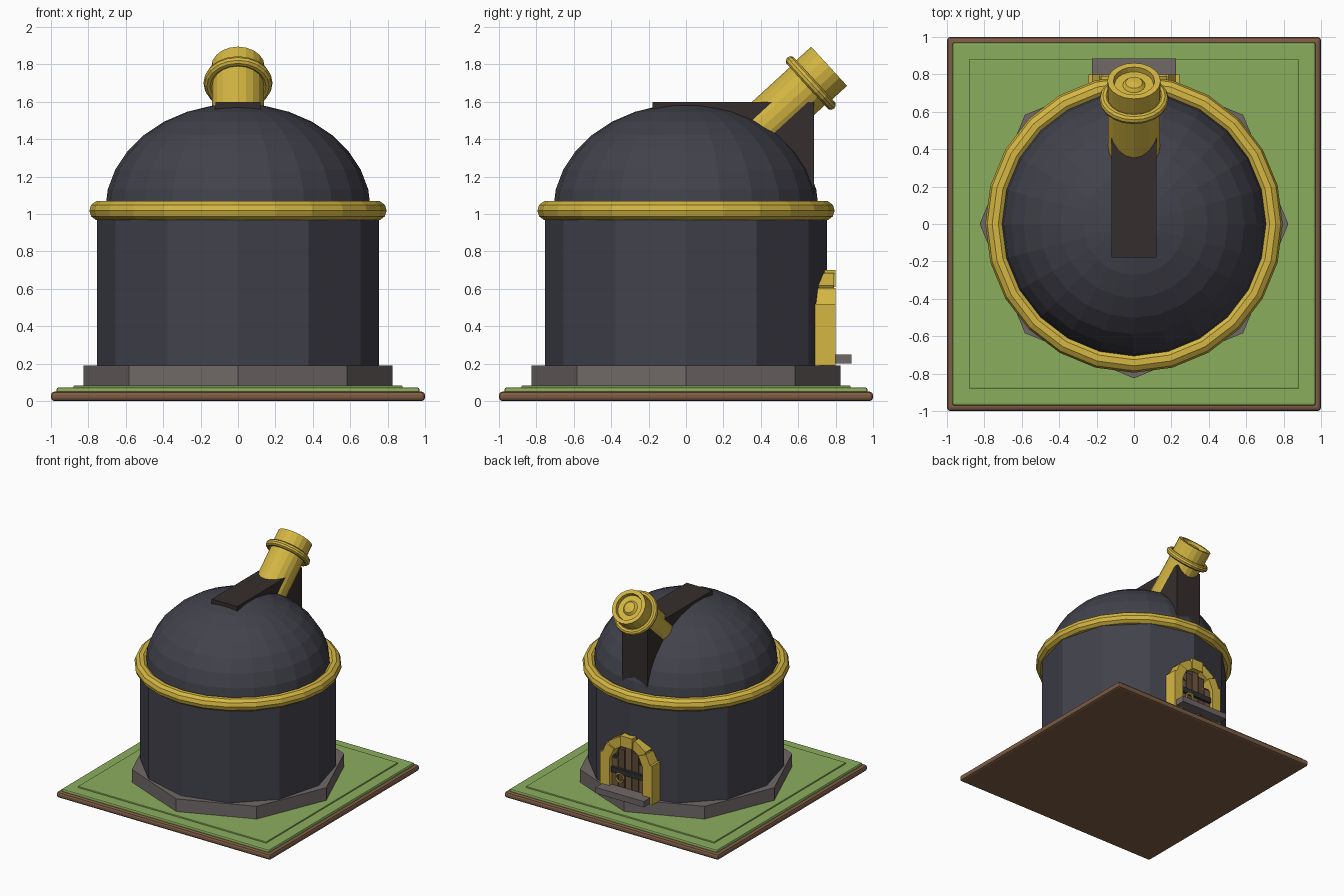
import bpy
import bmesh
from math import sin, cos, pi, radians
from mathutils import Matrix, Vector

cube = bpy.data.objects.get("Cube")
if cube:
    bpy.data.objects.remove(cube)


def material(name, r, g, b):
    m = bpy.data.materials.new(name)
    m.use_nodes = True
    m.diffuse_color = (r, g, b, 1)
    m.node_tree.nodes["Principled BSDF"].inputs["Base Color"].default_value = (r, g, b, 1)
    return m


GOLD = material("gold", .66, .47, .055)
GRASS = material("grass_green", .26, .42, .11)
SLATE = material("slate", .054, .054, .072)
SOIL = material("soil_brown", .21, .11, .06)
STONE = material("stone_grey", .16, .14, .135)
DARK = material("dark_slit", .036, .027, .026)
WOOD = material("door_wood", .17, .10, .05)
WOOD2 = material("door_wood_dark", .11, .065, .035)
IRON = material("iron", .03, .03, .036)


def finish(name, bm, mat, matrix=Matrix()):
    bmesh.ops.recalc_face_normals(bm, faces=bm.faces)
    mesh = bpy.data.meshes.new(name)
    bm.to_mesh(mesh)
    bm.free()
    mesh.materials.append(mat)
    obj = bpy.data.objects.new(name, mesh)
    obj.matrix_world = matrix
    bpy.context.collection.objects.link(obj)
    return obj


def box(name, mat, x, y, z, bevel=0, matrix=Matrix()):
    """Box from (min, max) ranges on each axis."""
    bm = bmesh.new()
    bmesh.ops.create_cube(bm, size=1)
    for v in bm.verts:
        v.co = [r[0] + (c + .5) * (r[1] - r[0]) for r, c in zip((x, y, z), v.co)]
    obj = finish(name, bm, mat, matrix)
    if bevel:
        mod = obj.modifiers.new("bevel", "BEVEL")
        mod.width = bevel
        mod.segments = 2
    return obj


def lathe(name, mat, profile, sides, matrix=Matrix(), closed=False):
    """Spin (radius, height) points around z; open profiles get end caps."""
    bm = bmesh.new()
    rings = [[bm.verts.new((r * cos(2 * pi * i / sides), r * sin(2 * pi * i / sides), z))
              for i in range(sides)] for r, z in profile]
    pairs = list(zip(rings, rings[1:]))
    if closed:
        pairs.append((rings[-1], rings[0]))
    else:
        bm.faces.new(rings[0])
        bm.faces.new(rings[-1])
    for a, b in pairs:
        for i in range(sides):
            j = (i + 1) % sides
            bm.faces.new((a[i], a[j], b[j], b[i]))
    bmesh.ops.remove_doubles(bm, verts=bm.verts, dist=.0001)
    return finish(name, bm, mat, matrix)


def torus(name, mat, major, minor, sides, steps, matrix=Matrix()):
    loop = [(major + minor * cos(2 * pi * k / steps), minor * sin(2 * pi * k / steps))
            for k in range(steps)]
    return lathe(name, mat, loop, sides, matrix, closed=True)


# Ground plot
box("soil_slab", SOIL, (-1, 1), (-1, 1), (0, .05), .018)
box("grass_border", GRASS, (-.97, .97), (-.97, .97), (.04, .072), .01)
box("grass_lawn", GRASS, (-.88, .88), (-.88, .88), (.06, .083), .005)

# Tower
lathe("foundation", STONE, [(.825, .07), (.825, .19)], 8)
lathe("tower_wall", SLATE, [(.755, .18), (.755, 1.02)], 12)
torus("dome_ring", GOLD, .742, .053, 24, 10, Matrix.Translation((0, 0, 1.018)))
arc = [pi / 2 * k / 8 for k in range(8)]
lathe("dome", SLATE, [(.71 * cos(a), 1.02 + .57 * sin(a)) for a in arc] + [(.0001, 1.59)], 24)
box("dome_slit", DARK, (-.12, .12), (-.18, .685), (1.1, 1.6))

# Telescope, built along z from its front end and then tilted
tilt = Matrix.Translation((0, .765, 1.79)) @ Matrix.Rotation(radians(-47.5), 4, "X")
lathe("telescope_tube", GOLD,
      [(.138, -.62), (.138, -.13), (.142, -.13), (.142, 0), (.11, 0),
       (.105, -.03), (.06, -.03), (.045, -.012), (.0001, -.005)], 20, tilt)
torus("telescope_collar", GOLD, .158, .027, 20, 10, tilt @ Matrix.Translation((0, 0, -.133)))

# Doorway
box("door_step", STONE, (-.225, .225), (.7, .885), (.2, .25))
for side in (-1, 1):
    box("door_jamb", GOLD, sorted((side * .155, side * .242)), (.66, .8), (.19, .52))
for k in range(5):
    angle = radians(24 + 33 * k)
    key = k == 2
    spin = Matrix.Translation((0, 0, .46)) @ Matrix.Rotation(pi / 2 - angle, 4, "Y")
    half = .062 if k % 2 else .056
    box("arch_block", GOLD, (-half, half), (.66, .8 if k % 2 == 0 else .79),
        (.15, .24 if key else .228), 0, spin)
for k in range(5):
    x = -.16 + .064 * k
    top = .6 - .12 * (abs(k - 2) / 2) ** 2
    box("door_plank", WOOD2 if k % 2 else WOOD, (x + .003, x + .061), (.7, .768), (.2, top))
box("door_backing", IRON, (-.16, .16), (.69, .76), (.2, .5))
box("door_bar", IRON, (-.15, .15), (.75, .79), (.365, .41))
torus("door_handle", GOLD, .036, .009, 12, 6,
      Matrix.Translation((.07, .785, .335)) @ Matrix.Rotation(pi / 2, 4, "X"))
